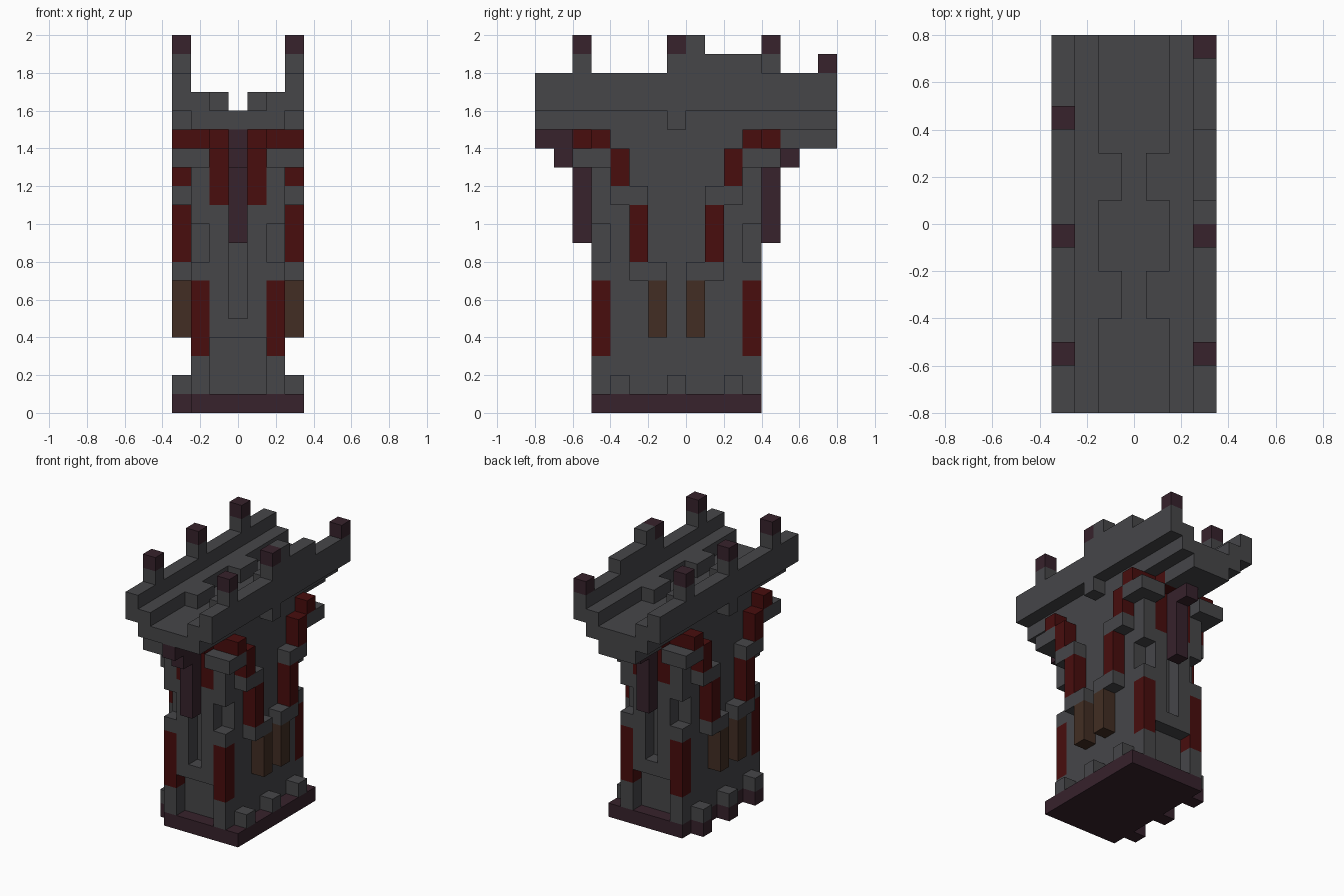
import bpy
import bmesh
import math
from mathutils import Vector

cube = bpy.data.objects.get("Cube")
if cube:
    bpy.data.objects.remove(cube, do_unlink=True)

UNIT = 0.1


def make_material(name, rgb):
    mat = bpy.data.materials.new(name)
    mat.use_nodes = True
    mat.diffuse_color = (*rgb, 1)
    mat.node_tree.nodes["Principled BSDF"].inputs["Base Color"].default_value = (*rgb, 1)
    return mat


STONE = make_material("dark grey stone", (0.061, 0.061, 0.066))
PURPLE = make_material("dark purple", (0.038, 0.016, 0.025))
RED = make_material("dark red", (0.065, 0.004, 0.004))
BROWN = make_material("dark brown", (0.054, 0.027, 0.017))

parts = {}      # part name -> (material, cells)
owner = {}      # cell -> part name


def block(name, mat, xs, ys, zs):
    """Fill inclusive ranges of cells; a later part replaces an earlier one."""
    parts.setdefault(name, mat)
    for x in range(xs[0], xs[1] + 1):
        for y in range(ys[0], ys[1] + 1):
            for z in range(zs[0], zs[1] + 1):
                owner[x, y, z] = name


def both_sides(name, mat, xs, ys, zs):
    """Mirror left and right."""
    block(name, mat, xs, ys, zs)
    block(name, mat, (-xs[1], -xs[0]), ys, zs)


def four_ways(name, mat, xs, ys, zs):
    """Mirror left and right, front and back of the tower."""
    both_sides(name, mat, xs, ys, zs)
    both_sides(name, mat, xs, (-2 - ys[1], -2 - ys[0]), zs)


# Base slab and shaft
block("base", PURPLE, (-2, 3), (-5, 3), (0, 0))
block("shaft", STONE, (-2, 2), (-4, 2), (1, 14))
for y in (-4, -1, 2):
    both_sides("base_tooth", PURPLE, (3, 3), (y, y), (0, 0))
    both_sides("base_stud", STONE, (3, 3), (y, y), (1, 1))

# Corner posts, cross bars and ribs on the two narrow faces
four_ways("corner_post", STONE, (2, 2), (-5, -5), (1, 7))
four_ways("corner_banner", RED, (2, 2), (-5, -5), (3, 6))
four_ways("cross_bar", STONE, (0, 1), (-5, -5), (4, 4))
four_ways("face_rib", STONE, (1, 1), (-5, -5), (5, 10))
four_ways("upper_support", STONE, (2, 2), (-5, -5), (10, 13))

# Stepped root ornament on the two wide faces
four_ways("brown_root", BROWN, (3, 3), (-2, -2), (4, 6))
four_ways("root_link", STONE, (3, 3), (-3, -2), (7, 7))
four_ways("middle_banner", RED, (3, 3), (-3, -3), (8, 10))
four_ways("root_link", STONE, (3, 3), (-4, -3), (11, 11))
four_ways("upper_banner", RED, (3, 3), (-4, -4), (12, 13))

# Collar under the deck
four_ways("collar_ledge", STONE, (2, 3), (-6, -6), (13, 13))
four_ways("collar_ledge", STONE, (3, 3), (-5, -5), (13, 13))
four_ways("collar_band", RED, (2, 3), (-5, -5), (14, 14))
four_ways("collar_band", RED, (1, 1), (-6, -6), (14, 14))
four_ways("face_banner", RED, (1, 1), (-5, -5), (11, 14))
four_ways("collar_core", STONE, (0, 0), (-5, -5), (13, 14))

# Deck, its stepped gutter and side walls
block("deck", STONE, (-2, 2), (-8, 7), (15, 15))
block("back_corbel", STONE, (-1, 1), (5, 7), (14, 14))
both_sides("deck_ledge", STONE, (2, 2), (-8, 7), (16, 16))
four_ways("deck_step", STONE, (1, 1), (-4, -3), (16, 16))
both_sides("side_wall", STONE, (3, 3), (-8, 7), (16, 17))
both_sides("wall_bracket", STONE, (3, 3), (-1, -1), (15, 15))

# Hanging tongues at front and back
four_ways("hanging_tongue", PURPLE, (0, 0), (-6, -6), (9, 14))
four_ways("hanging_tongue", PURPLE, (0, 0), (-7, -7), (13, 13))
block("hanging_tongue", PURPLE, (0, 0), (-8, -7), (14, 14))

# Battlements with purple caps
for x, y in ((3, -6), (3, -1), (-3, -6), (-3, -1), (-3, 4)):
    block("merlon", STONE, (x, x), (y, y), (18, 18))
    block("merlon_cap", PURPLE, (x, x), (y, y), (19, 19))
block("raised_wall", STONE, (3, 3), (0, 3), (18, 18))
block("raised_wall", STONE, (3, 3), (0, 0), (19, 19))
block("merlon_cap", PURPLE, (3, 3), (7, 7), (18, 18))

# Turn each part's exposed cell sides into clean flat faces
AXES = [Vector(a) for a in ((1, 0, 0), (0, 1, 0), (0, 0, 1))]
for name, mat in parts.items():
    bm = bmesh.new()
    for cell in [c for c, part in owner.items() if part == name]:
        centre = Vector(cell) + Vector((0, 0.5, 0.5))
        for i, axis in enumerate(AXES):
            u, v = AXES[(i + 1) % 3] / 2, AXES[(i + 2) % 3] / 2
            for sign in (1, -1):
                if tuple(int(n) for n in Vector(cell) + axis * sign) in owner:
                    continue
                mid = centre + axis * sign / 2
                ring = [mid - u - v, mid + u - v, mid + u + v, mid - u + v]
                bm.faces.new([bm.verts.new(p * UNIT) for p in ring[::sign]])
    bmesh.ops.remove_doubles(bm, verts=bm.verts, dist=UNIT / 100)
    bmesh.ops.dissolve_limit(bm, angle_limit=math.radians(1), verts=bm.verts, edges=bm.edges)
    mesh = bpy.data.meshes.new(name)
    bm.to_mesh(mesh)
    bm.free()
    mesh.materials.append(mat)
    bpy.context.collection.objects.link(bpy.data.objects.new(name, mesh))
